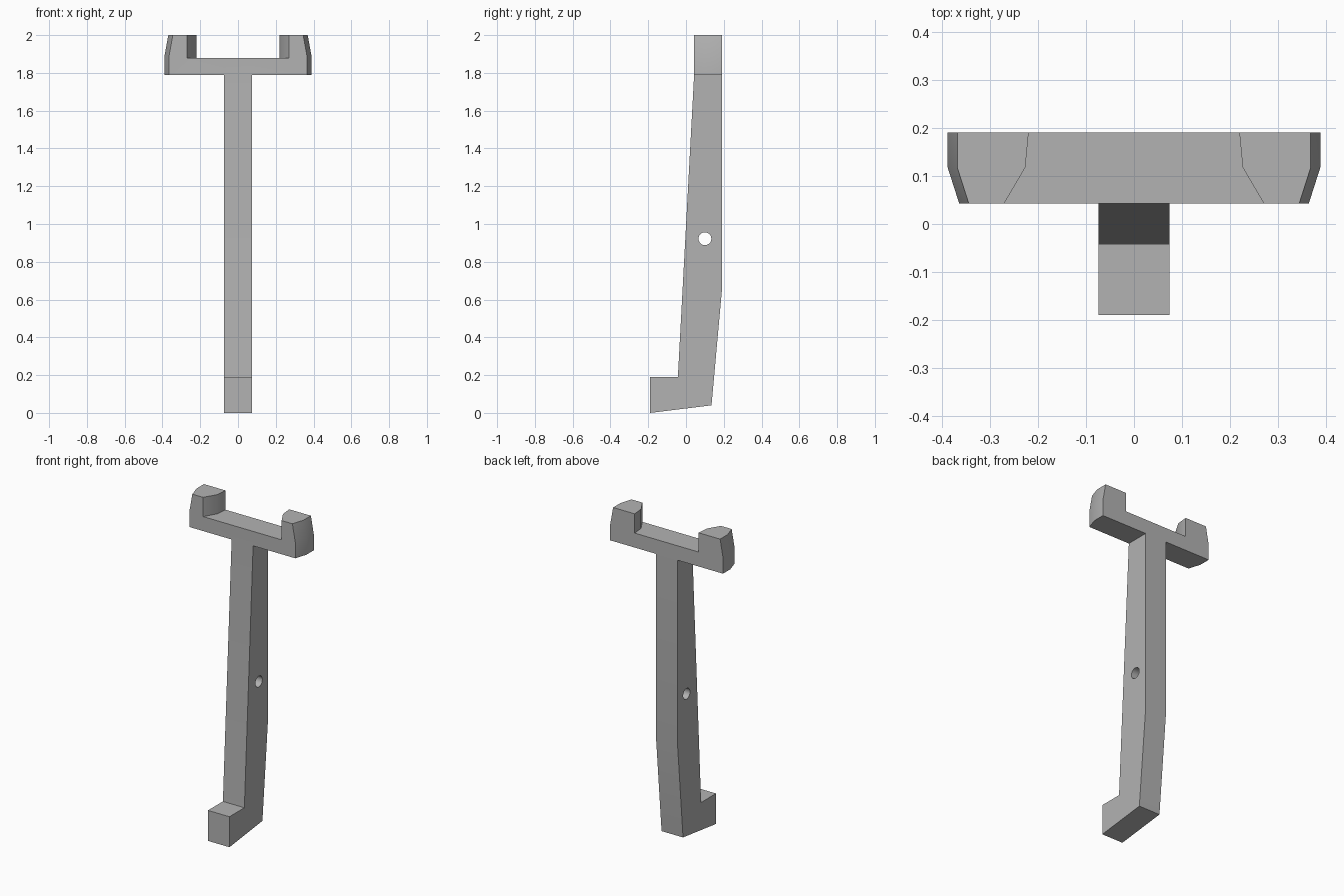
import bpy, bmesh, math

cube = bpy.data.objects.get("Cube")
if cube:
    bpy.data.objects.remove(cube, do_unlink=True)

grey = bpy.data.materials.new("plain grey")
grey.use_nodes = True
colour = (0.45, 0.45, 0.45, 1)
grey.diffuse_color = colour
grey.node_tree.nodes["Principled BSDF"].inputs["Base Color"].default_value = colour


def loft(name, sections):
    """Join equal-length closed loops and cap both ends."""
    bm = bmesh.new()
    rings = [[bm.verts.new(p) for p in s] for s in sections]
    n = len(rings[0])
    for a, b in zip(rings, rings[1:]):
        for i in range(n):
            j = (i + 1) % n
            bm.faces.new((a[i], a[j], b[j], b[i]))
    bm.faces.new(rings[0])
    bm.faces.new(rings[-1])
    bmesh.ops.recalc_face_normals(bm, faces=bm.faces)
    mesh = bpy.data.meshes.new(name)
    bm.to_mesh(mesh)
    bm.free()
    mesh.materials.append(grey)
    obj = bpy.data.objects.new(name, mesh)
    bpy.context.collection.objects.link(obj)
    return obj


def combine(target, tool, operation):
    """Apply a boolean and remove the tool object."""
    bpy.context.view_layer.objects.active = target
    mod = target.modifiers.new(operation, "BOOLEAN")
    mod.operation, mod.object, mod.solver = operation, tool, "EXACT"
    bpy.ops.object.modifier_apply(modifier=mod.name)
    bpy.data.objects.remove(tool, do_unlink=True)


# Bent stem with the foot projecting forwards
STEM_HALF = 0.074
HEAD_FRONT, BACK = 0.043, 0.191
side = [(-0.19, 0), (0.135, 0.04), (BACK, 0.66), (BACK, 1.84),
        (HEAD_FRONT, 1.84), (HEAD_FRONT, 1.79), (-0.043, 0.19), (-0.19, 0.19)]
stem = loft("bracket_stem", [[(x, y, z) for y, z in side]
                             for x in (-STEM_HALF, STEM_HALF)])

# Forked head: crossbar with two tapered prongs, lofted front to back
BAR_BOTTOM, BAR_TOP, TAPER_START, TOP = 1.79, 1.88, 1.89, 2.0


def head_section(y, outer, inner):
    half = [(outer, BAR_BOTTOM), (outer, TAPER_START), (outer - 0.02, TOP),
            (inner, TOP), (inner, BAR_TOP)]
    loop = half + [(-x, z) for x, z in reversed(half)]
    return [(x, y, z) for x, z in loop]


head = loft("forked_head", [head_section(HEAD_FRONT, 0.365, 0.271),
                            head_section(0.118, 0.389, 0.227),
                            head_section(BACK, 0.389, 0.22)])
combine(stem, head, "UNION")

# Pin hole through the stem
ring = [math.tau * i / 32 for i in range(32)]
pin = loft("pin_cutter", [[(x, 0.1 + 0.034 * math.cos(a), 0.922 + 0.034 * math.sin(a))
                           for a in ring] for x in (-0.2, 0.2)])
combine(stem, pin, "DIFFERENCE")

# Smooth shading with sharp corners kept
stem.name = "forked_bracket"
bpy.ops.object.select_all(action="DESELECT")
stem.select_set(True)
bpy.context.view_layer.objects.active = stem
bpy.ops.object.shade_smooth_by_angle(angle=math.radians(30))
